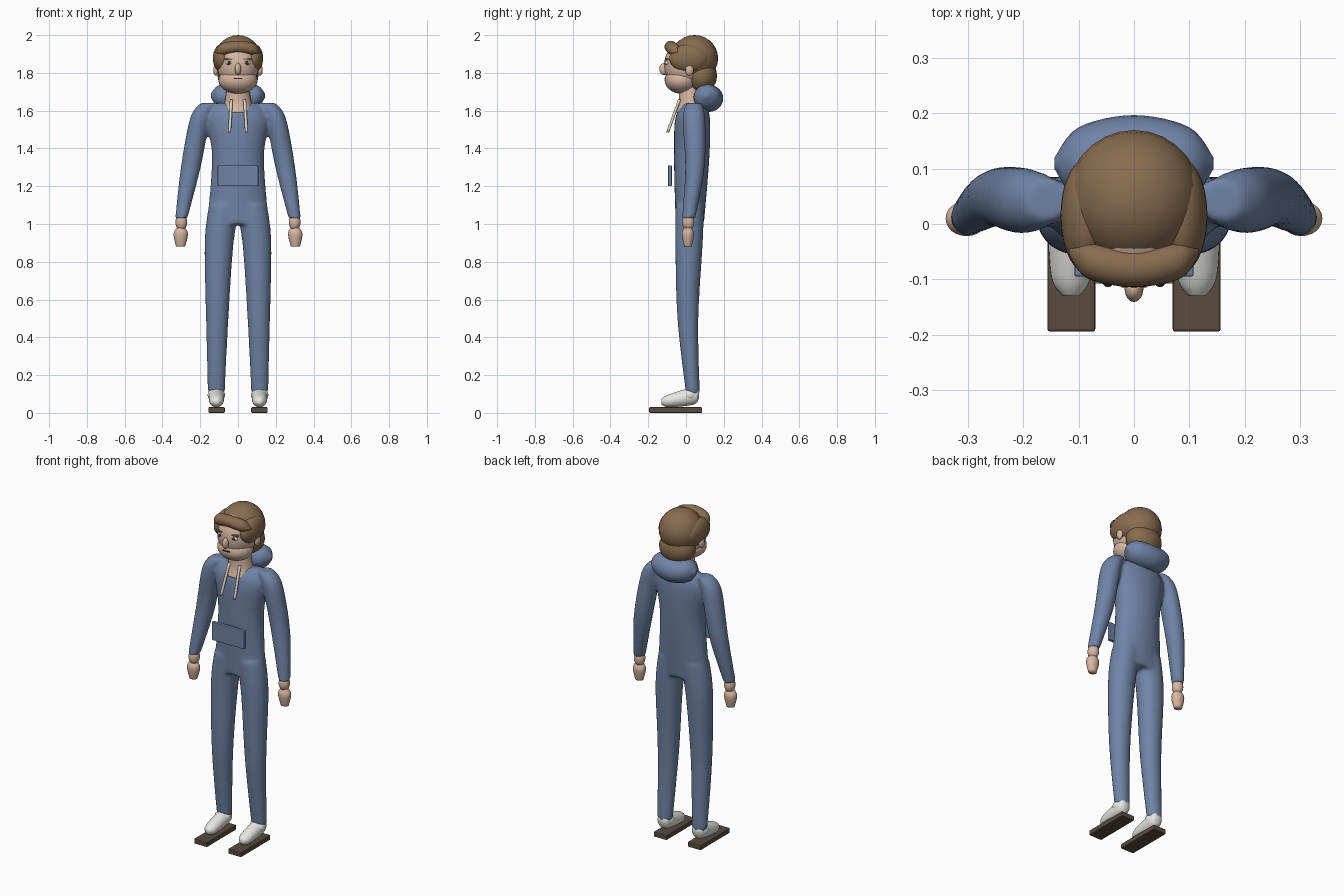
import bpy, bmesh, math
from mathutils import Vector

cube = bpy.data.objects.get("Cube")
if cube:
    bpy.data.objects.remove(cube)


def material(name, *rgb):
    mat = bpy.data.materials.new(name)
    mat.use_nodes = True
    mat.diffuse_color = (*rgb, 1)
    shader = mat.node_tree.nodes["Principled BSDF"]
    shader.inputs["Base Color"].default_value = (*rgb, 1)
    shader.inputs["Roughness"].default_value = .8
    return mat


BLUE = material("blue cloth", .16, .23, .38)
SKIN = material("skin", .68, .47, .36)
HAIR = material("brown hair", .25, .15, .08)
WOOD = material("dark wood", .1, .07, .05)
WHITE = material("shoe white", .8, .8, .77)
CORD = material("cream cord", .7, .64, .54)
DARK = material("dark detail", .03, .02, .02)


def finish(name, bm, mat, smooth=True):
    bmesh.ops.recalc_face_normals(bm, faces=bm.faces)
    mesh = bpy.data.meshes.new(name)
    bm.to_mesh(mesh)
    bm.free()
    mesh.materials.append(mat)
    for polygon in mesh.polygons:
        polygon.use_smooth = smooth
    obj = bpy.data.objects.new(name, mesh)
    bpy.context.collection.objects.link(obj)
    return obj


def spline(points, steps):
    """Smooth curve through the points, which may have any number of values."""
    points = [Vector(point) for point in points]
    padded = [points[0], *points, points[-1]]
    result = []
    for before, start, end, after in zip(padded, points, points[1:], padded[3:]):
        leave, arrive = (end - before) / 2, (after - start) / 2
        for step in range(steps):
            t = step / steps
            blend = t * t * (3 - 2 * t)
            result.append(start.lerp(end, blend) + leave * t * (1 - t) ** 2 - arrive * t * t * (1 - t))
    return result + [points[-1]]


AXES = {"x": ("Y", "Z"), "y": ("X", "Z"), "z": ("X", "Y")}
UNIT = {"X": Vector((1, 0, 0)), "Y": Vector((0, 1, 0)), "Z": Vector((0, 0, 1))}


def add_loft(bm, rings, axis="z", side=1, sides=24, steps=6):
    """Join ellipses (x, y, z, radius, radius) that stand square to the axis."""
    u, v = (UNIT[letter] for letter in AXES[axis])
    angles = [math.tau * i / sides for i in range(sides)]
    loops = []
    for x, y, z, wide, deep in spline(rings, steps):
        centre = Vector((x * side, y, z))
        loops.append([bm.verts.new(centre + u * wide * math.cos(a) + v * deep * math.sin(a))
                      for a in angles])
    for low, high in zip(loops, loops[1:]):
        for i in range(sides):
            bm.faces.new((low[i - 1], low[i], high[i], high[i - 1]))
    bm.faces.new(loops[0])
    bm.faces.new(loops[-1])


def loft(name, rings, mat, axis="z", side=1):
    bm = bmesh.new()
    add_loft(bm, rings, axis, side)
    return finish(name, bm, mat)


def place(bm, location, size):
    bmesh.ops.scale(bm, vec=size, verts=bm.verts)
    bmesh.ops.translate(bm, vec=location, verts=bm.verts)


def ball(name, location, size, mat, segments=28):
    bm = bmesh.new()
    bmesh.ops.create_uvsphere(bm, u_segments=segments, v_segments=segments // 2, radius=1)
    place(bm, location, size)
    return finish(name, bm, mat)


def box(name, location, size, mat, bevel=0):
    bm = bmesh.new()
    bmesh.ops.create_cube(bm, size=1)
    place(bm, location, size)
    if bevel:
        bmesh.ops.bevel(bm, geom=bm.edges[:], offset=bevel, segments=2, affect="EDGES", profile=.5)
    return finish(name, bm, mat, smooth=False)


def both_ways(half):
    """Extend rings running outward from the middle to a symmetric set."""
    return [(-x, *rest) for x, *rest in reversed(half[1:])] + half


# Hooded suit: torso, sleeves and trousers fused into one skin
torso = [(0, .02, 1, .165, .075), (0, .03, 1.35, .138, .094),
         (0, .035, 1.56, .165, .092), (0, .045, 1.64, .11, .06)]
leg = [(.115, .036, .1, .045, .037), (.11, .01, .5, .06, .056),
       (.1, .016, .9, .077, .073), (.07, .02, 1.1, .085, .076)]
arm = [(.155, .043, 1.64, .045, .04), (.2, .042, 1.56, .054, .06),
       (.25, .047, 1.3, .053, .052), (.3, .014, 1.03, .033, .036)]
bm = bmesh.new()
add_loft(bm, torso)
for side in (1, -1):
    add_loft(bm, leg, side=side)
    add_loft(bm, arm, side=side)
suit = finish("suit", bm, BLUE)
remesh = suit.modifiers.new("fuse", "REMESH")
remesh.mode = "VOXEL"
remesh.voxel_size = .01
remesh.use_smooth_shade = True
relax = suit.modifiers.new("relax", "SMOOTH")
relax.factor = .5
relax.iterations = 8

# Hood, front pocket and neck
hood = [(0, .12, 1.665, .077, .072), (.1, .11, 1.675, .065, .06), (.144, .11, 1.68, .01, .01)]
loft("hood", both_ways(hood), BLUE, "x")
box("front_pocket", (0, -.085, 1.255), (.216, .02, .11), BLUE, bevel=.004)
neck = [(0, .02, 1.59, .088, .075), (0, .025, 1.65, .07, .064), (0, .015, 1.75, .055, .055)]
loft("neck", neck, SKIN)

# Head: skull, jaw, nose and mouth
ball("skull", (0, -.008, 1.84), (.11, .108, .13), SKIN)
ball("jaw", (0, -.025, 1.762), (.104, .088, .072), SKIN)
ball("nose", (0, -.117, 1.82), (.017, .024, .032), SKIN)
box("mouth", (0, -.111, 1.77), (.045, .008, .007), DARK)

# Hair: crown, nape and rolled fringe
ball("hair_crown", (0, .045, 1.877), (.122, .125, .123), HAIR)
ball("hair_nape", (0, .082, 1.785), (.108, .082, .094), HAIR)
fringe = [(0, -.08, 1.938, .034, .032), (.085, -.066, 1.925, .032, .03), (.118, -.05, 1.91, .005, .005)]
loft("hair_fringe", both_ways(fringe), HAIR, "x")

# Rings for the paired hands, shoes and drawstrings
hand = [(.302, .01, .99, .012, .012), (.303, .01, .95, .038, .032), (.304, .01, .88, .024, .02)]
shoe = [(.114, -.13, .06, .015, .015), (.114, -.09, .064, .037, .034),
        (.114, .04, .09, .04, .046), (.114, .07, .1, .02, .02)]
drawstring = [(.045, -.097, 1.485, .008, .008), (.035, -.034, 1.66, .008, .008)]

for side, label in ((1, "left_"), (-1, "right_")):
    # Side hair and face details
    ball(label + "side_hair", (side * .086, .015, 1.877), (.047, .103, .075), HAIR)
    ball(label + "ear", (side * .117, .018, 1.815), (.014, .022, .03), SKIN)
    ball(label + "eye", (side * .047, -.1, 1.853), (.019, .01, .011), WHITE)
    ball(label + "pupil", (side * .047, -.107, 1.853), (.009, .007, .009), DARK)
    box(label + "brow", (side * .05, -.1, 1.873), (.042, .016, .008), HAIR)

    # Wrist and hand
    ball(label + "wrist", (side * .3, .012, 1.01), (.031, .032, .046), SKIN)
    loft(label + "hand", hand, SKIN, side=side)

    # Shoe and sock standing on a board
    loft(label + "shoe", shoe, WHITE, "y", side)
    ball(label + "sock", (side * .115, .022, .095), (.046, .04, .036), WHITE)
    box(label + "board", (side * .1135, -.055, .015), (.087, .28, .03), WOOD, bevel=.005)

    # Drawstring hanging from the neckline
    loft(label + "drawstring", drawstring, CORD, side=side)
